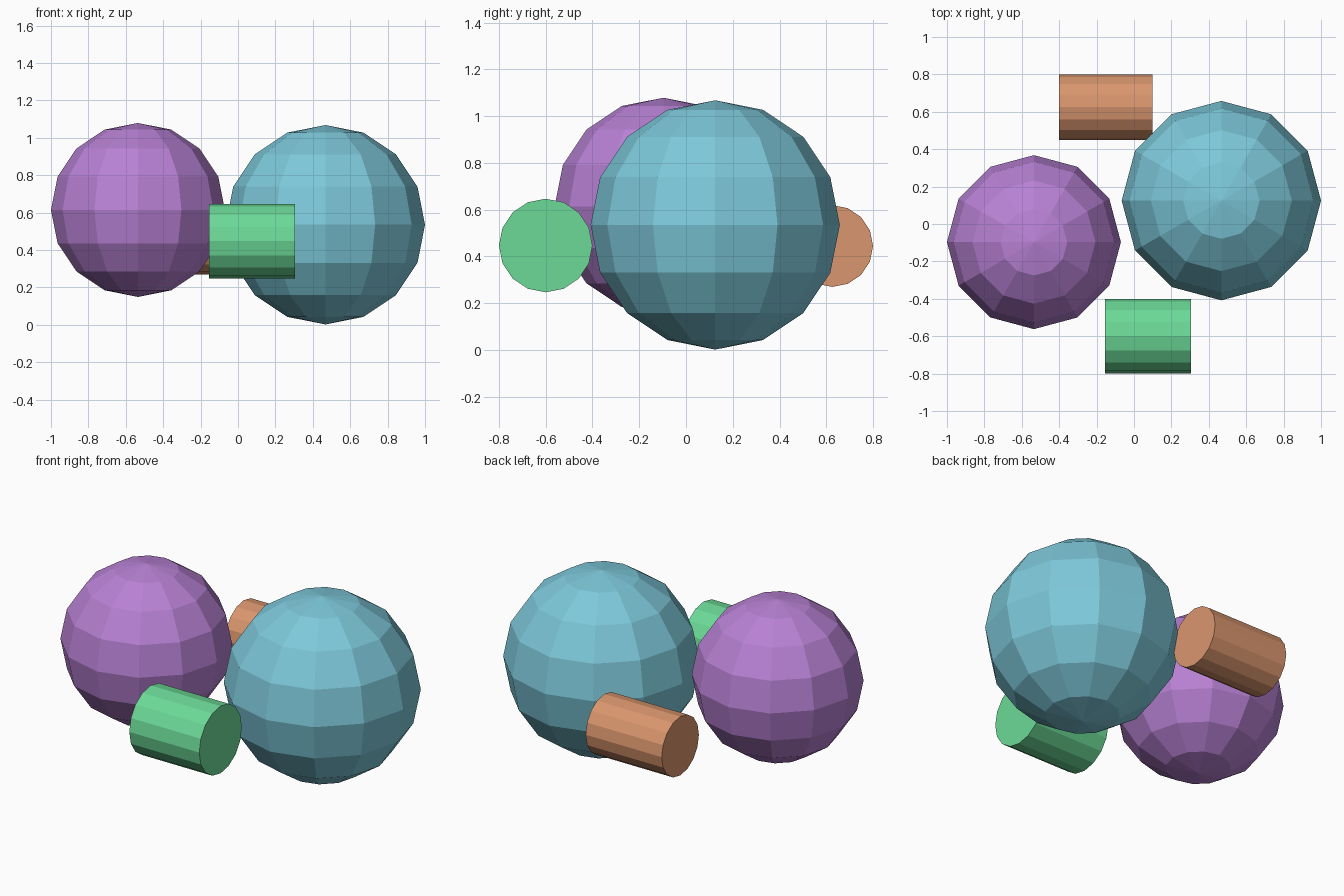
import bpy
import math

cube = bpy.data.objects.get("Cube")
if cube:
    bpy.data.objects.remove(cube, do_unlink=True)


def make_material(name, rgb):
    mat = bpy.data.materials.new(name)
    mat.use_nodes = True
    color = (*rgb, 1.0)
    mat.diffuse_color = color
    mat.node_tree.nodes["Principled BSDF"].inputs["Base Color"].default_value = color
    return mat


def finish(name, mat):
    obj = bpy.context.object
    obj.name = name
    obj.data.name = name
    obj.data.materials.append(mat)
    bpy.ops.object.shade_flat()


def ball(name, center, radius, mat):
    bpy.ops.mesh.primitive_uv_sphere_add(
        segments=12, ring_count=8, radius=radius, location=center)
    finish(name, mat)


def roller(name, center, radius, length, mat):
    # cylinder lying along the x axis
    bpy.ops.mesh.primitive_cylinder_add(
        vertices=16, radius=radius, depth=length, location=center,
        rotation=(0, math.pi / 2, 0))
    finish(name, mat)


purple = make_material("purple", (0.48, 0.22, 0.66))
blue = make_material("pale blue", (0.205, 0.58, 0.70))
green = make_material("green", (0.15, 0.70, 0.31))
orange = make_material("orange", (0.70, 0.305, 0.156))

# Two faceted balls side by side
ball("right_ball", (-0.535, -0.097, 0.614), 0.465, purple)
ball("left_ball", (0.467, 0.125, 0.535), 0.533, blue)

# Rollers in front of and behind the balls
roller("front_roller", (0.075, -0.6, 0.447), 0.2, 0.46, green)
roller("back_roller", (-0.15, 0.625, 0.445), 0.175, 0.5, orange)
